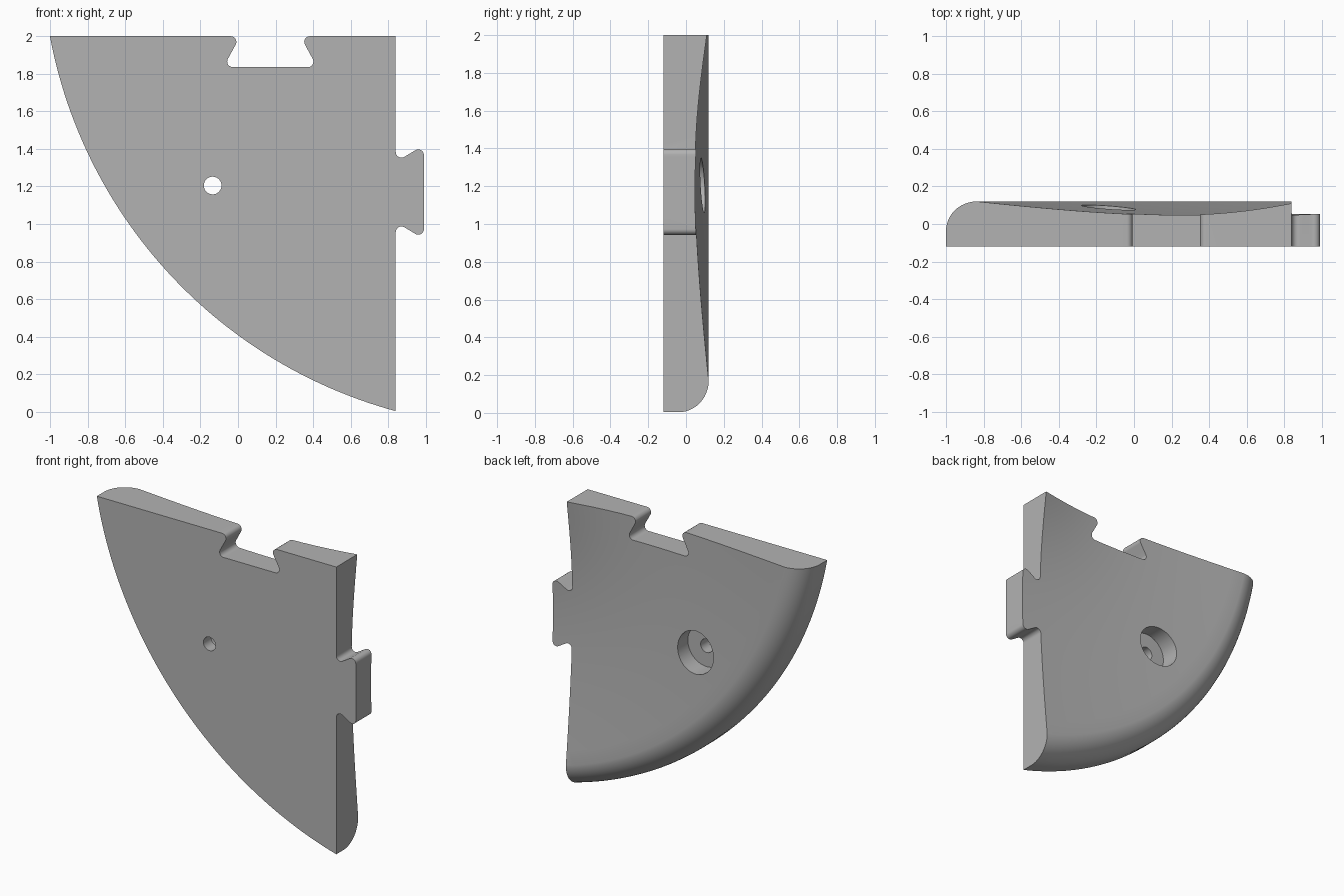
import bpy, bmesh, math
from mathutils import Vector, Matrix
from mathutils.geometry import interpolate_bezier

if "Cube" in bpy.data.objects:
    bpy.data.objects.remove(bpy.data.objects["Cube"])

BACK, FRONT = 0.12, -0.12            # thickness limits along y
CENTRE = Vector((1.51, 0, 2.469))    # axis of the round rim
RIM, ROUND = 2.555, 0.16             # rim radius and its edge rounding
EDGE_X, TOP_Z = 0.84, 2.0            # straight mating edges


def make_object(name, bm):
    bmesh.ops.remove_doubles(bm, verts=bm.verts, dist=1e-5)
    bmesh.ops.recalc_face_normals(bm, faces=bm.faces)
    mesh = bpy.data.meshes.new(name)
    bm.to_mesh(mesh)
    bm.free()
    obj = bpy.data.objects.new(name, mesh)
    bpy.context.collection.objects.link(obj)
    return obj


def fillet(corners, steps=8):
    """Round each (x, z, radius) corner of a closed outline."""
    pts = []
    for i, (x, z, rad) in enumerate(corners):
        p = Vector((x, z))
        if rad == 0:
            pts.append(p)
            continue
        u = (Vector(corners[i - 1][:2]) - p).normalized()
        v = (Vector(corners[(i + 1) % len(corners)][:2]) - p).normalized()
        half = u.angle(v) / 2
        mid = p + (u + v).normalized() * rad / math.sin(half)
        a = p + u * rad / math.tan(half) - mid
        b = p + v * rad / math.tan(half) - mid
        sweep = a.angle(b)
        for k in range(steps + 1):
            t = k / steps
            pts.append(mid + (a * math.sin((1 - t) * sweep) + b * math.sin(t * sweep)) / math.sin(sweep))
    return pts


def boolean(target, cutter, operation):
    mod = target.modifiers.new(operation, 'BOOLEAN')
    mod.object, mod.operation, mod.solver = cutter, operation, 'EXACT'
    bpy.context.view_layer.objects.active = target
    bpy.ops.object.modifier_apply(modifier=mod.name)
    bpy.data.objects.remove(cutter)


# Dished disc with a rounded rim, turned about the y axis
dish = interpolate_bezier(Vector((0.818, 0.11)), Vector((1.2, 0.02)),
                          Vector((1.55, 0.03)), Vector((RIM - ROUND, BACK)), 28)
profile = [(0, 0.15), (0.6, 0.15)] + [tuple(p) for p in dish]
for k in range(1, 13):
    a = math.pi / 2 * k / 12
    profile.append((RIM - ROUND + ROUND * math.sin(a), BACK - ROUND + ROUND * math.cos(a)))
profile += [(RIM, FRONT), (0, FRONT)]
bm = bmesh.new()
verts = [bm.verts.new(CENTRE + Vector((-r, y, 0))) for r, y in profile]
edges = [bm.edges.new(pair) for pair in zip(verts, verts[1:])]
bmesh.ops.spin(bm, geom=verts + edges, cent=CENTRE, axis=(0, 1, 0),
               angle=2 * math.pi, steps=288)
plate = make_object("dished_corner_plate", bm)

# Outline with a dovetail socket on top and a dovetail tab at the side
NECK, BASE, DEPTH, R = 0.16, 0.25, 0.165, 0.03
SX, TZ, TAB = 0.172, 1.17, 0.15
outline = [(-1.3, TOP_Z, 0),
           (SX - NECK, TOP_Z, R), (SX - BASE, TOP_Z - DEPTH, R),
           (SX + BASE, TOP_Z - DEPTH, R), (SX + NECK, TOP_Z, R),
           (EDGE_X, TOP_Z, 0),
           (EDGE_X, TZ + NECK, R), (EDGE_X + TAB, TZ + BASE, R),
           (EDGE_X + TAB, TZ - BASE, R), (EDGE_X, TZ - NECK, R),
           (EDGE_X, -0.3, 0), (-1.3, -0.3, 0)]
bm = bmesh.new()
face = bm.faces.new([bm.verts.new((p.x, -0.3, p.y)) for p in fillet(outline)])
side = bmesh.ops.extrude_face_region(bm, geom=[face])["geom"]
bmesh.ops.translate(bm, vec=(0, 0.6, 0),
                    verts=[g for g in side if isinstance(g, bmesh.types.BMVert)])
boolean(plate, make_object("outline_cutter", bm), 'INTERSECT')

# Screw hole and its counterbore, open to the back
for name, radius, y0 in (("screw_hole_cutter", 0.047, -0.3), ("counterbore_cutter", 0.145, -0.035)):
    bm = bmesh.new()
    place = Matrix.Translation((-0.135, (y0 + 0.3) / 2, 1.205)) @ Matrix.Rotation(math.pi / 2, 4, 'X')
    bmesh.ops.create_cone(bm, cap_ends=True, segments=64, radius1=radius, radius2=radius,
                          depth=0.3 - y0, matrix=place)
    boolean(plate, make_object(name, bm), 'DIFFERENCE')

# Plain grey finish
grey = bpy.data.materials.new("plain_grey")
grey.use_nodes = True
colour = (0.45, 0.45, 0.45, 1)
grey.diffuse_color = colour
grey.node_tree.nodes["Principled BSDF"].inputs["Base Color"].default_value = colour
plate.data.materials.clear()
plate.data.materials.append(grey)

bpy.ops.object.select_all(action='DESELECT')
plate.select_set(True)
bpy.context.view_layer.objects.active = plate
bpy.ops.object.shade_smooth_by_angle(angle=math.radians(30))
